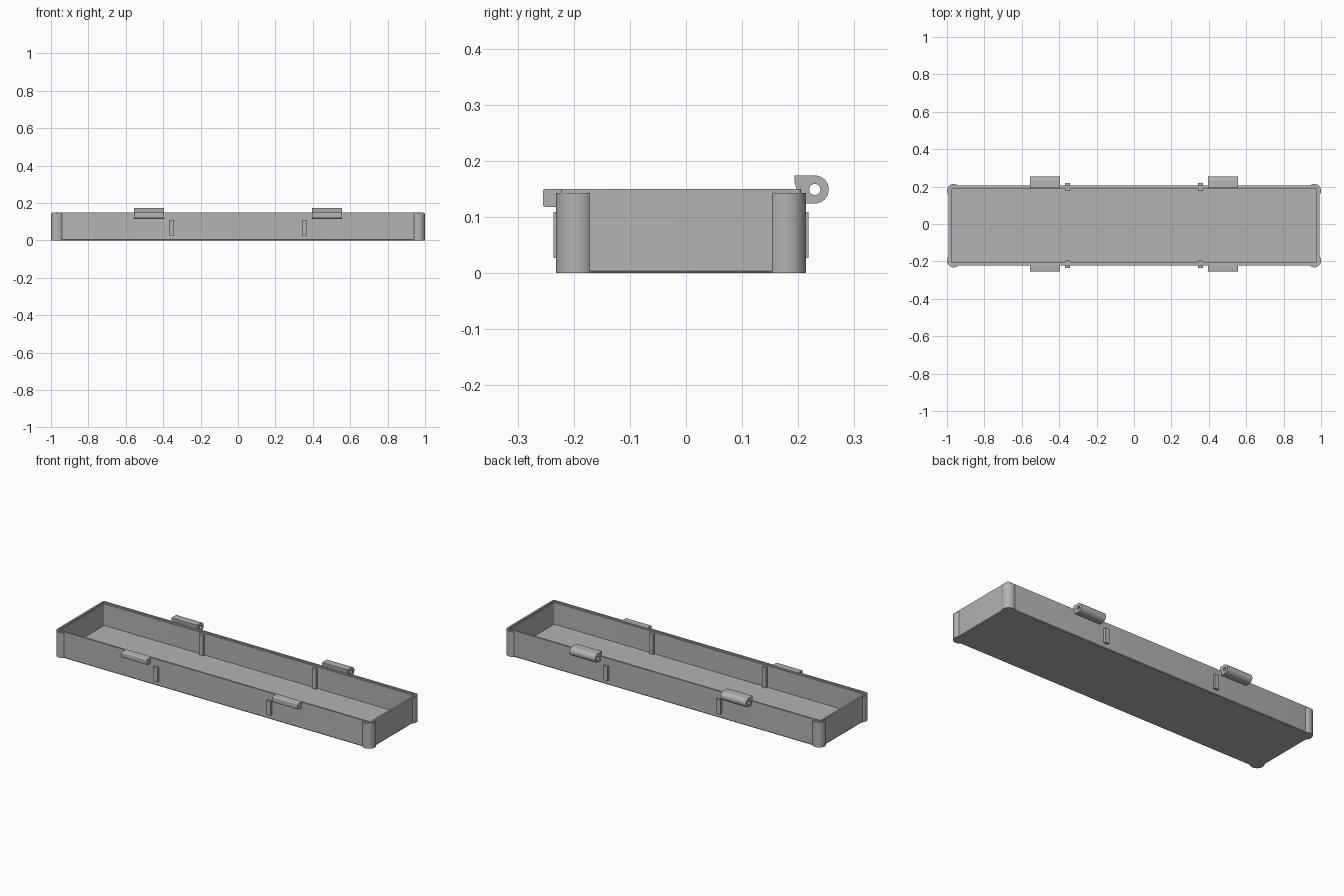
import bpy, bmesh
from math import pi, sin, cos, acos
from mathutils import Matrix, Vector

cube = bpy.data.objects.get("Cube")
if cube:
    bpy.data.objects.remove(cube, do_unlink=True)

grey = bpy.data.materials.new("plain grey")
grey.use_nodes = True
COLOUR = (0.45, 0.45, 0.45, 1)
grey.diffuse_color = COLOUR
grey.node_tree.nodes["Principled BSDF"].inputs["Base Color"].default_value = COLOUR

CY = -0.009            # tray centre in y
HX, HY = 0.991, 0.214  # half size of the outer walls
TOP = 0.15


def finish(obj):
    obj.data.materials.clear()
    obj.data.materials.append(grey)
    bpy.ops.object.select_all(action='DESELECT')
    obj.select_set(True)
    bpy.context.view_layer.objects.active = obj
    bpy.ops.object.shade_smooth_by_angle(angle=pi / 6)
    return obj


def from_bmesh(name, bm):
    bmesh.ops.recalc_face_normals(bm, faces=bm.faces)
    mesh = bpy.data.meshes.new(name)
    bm.to_mesh(mesh)
    bm.free()
    obj = bpy.data.objects.new(name, mesh)
    bpy.context.collection.objects.link(obj)
    return finish(obj)


def box(name, x, y, z):
    bm = bmesh.new()
    lo, hi = Vector((x[0], y[0], z[0])), Vector((x[1], y[1], z[1]))
    bmesh.ops.create_cube(bm, size=1, matrix=Matrix.Translation((lo + hi) / 2)
                          @ Matrix.Diagonal((hi - lo).to_4d()))
    return from_bmesh(name, bm)


def rounded_rect(inset, radius, steps=5):
    """Rounded rectangle set in from the outer walls."""
    points = []
    for k, (sx, sy) in enumerate([(1, 1), (-1, 1), (-1, -1), (1, -1)]):
        cx, cy = sx * (HX - inset - radius), sy * (HY - inset - radius)
        for i in range(steps + 1):
            a = (k + i / steps) * pi / 2
            points.append((cx + radius * cos(a), CY + cy + radius * sin(a)))
    return points


def profile(name, x, width, outlines):
    """Filled y-z outlines (later ones are holes) extruded along x."""
    curve = bpy.data.curves.new(name, 'CURVE')
    curve.dimensions, curve.fill_mode = '2D', 'BOTH'
    curve.extrude = width / 2
    for outline in outlines:
        spline = curve.splines.new('POLY')
        spline.points.add(len(outline) - 1)
        for point, (y, z) in zip(spline.points, outline):
            point.co = (y, z, 0, 1)
        spline.use_cyclic_u = True
    obj = bpy.data.objects.new(name, curve)
    bpy.context.collection.objects.link(obj)
    obj.location.x = x
    obj.rotation_euler = (pi / 2, 0, pi / 2)
    bpy.ops.object.select_all(action='DESELECT')
    obj.select_set(True)
    bpy.context.view_layer.objects.active = obj
    bpy.ops.object.convert(target='MESH')
    return finish(bpy.context.view_layer.objects.active)


def arc(cy, cz, radius, start, end, steps):
    return [(cy + radius * cos(start + (end - start) * i / steps),
             cz + radius * sin(start + (end - start) * i / steps))
            for i in range(steps + 1)]


# Tray shell: loops run up the outside, over the stepped rim and down inside
sections = [(0.003, 0.006, 0), (0, 0.008, 0.004), (0, 0.008, TOP),
            (0.010, 0.006, TOP), (0.010, 0.006, 0.143),
            (0.016, 0.005, 0.143), (0.016, 0.005, 0.02)]
bm = bmesh.new()
loops = [[bm.verts.new((px, py, z)) for px, py in rounded_rect(inset, r)]
         for inset, r, z in sections]
for low, high in zip(loops, loops[1:]):
    for i in range(len(low)):
        j = (i + 1) % len(low)
        bm.faces.new((low[i], low[j], high[j], high[i]))
bm.faces.new(loops[0])
bm.faces.new(loops[-1])
from_bmesh("tray_shell", bm)

# Rounded corner posts wrapped around the outside of each corner
POST_R, BULGE = 0.036, 0.009
spread = acos((POST_R - BULGE - 0.001) / POST_R)
for sx, side in ((-1, "right"), (1, "left")):
    for sy, end in ((-1, "front"), (1, "back")):
        cx, cy = HX + BULGE - POST_R, HY + BULGE - POST_R
        outline = arc(cx, cy, POST_R, -spread, pi / 2 + spread, 20)
        outline.append((HX - 0.008, HY - 0.008))
        bm = bmesh.new()
        base = bm.faces.new([bm.verts.new((sx * px, CY + sy * py, 0))
                             for px, py in outline])
        top = bmesh.ops.extrude_face_region(bm, geom=[base])["geom"]
        bmesh.ops.translate(bm, vec=(0, 0, 0.143),
                            verts=[v for v in top if isinstance(v, bmesh.types.BMVert)])
        from_bmesh(f"corner_post_{end}_{side}", bm)

# Outer and inner ribs on the long walls
for sx, side in ((-1, "right"), (1, "left")):
    x = (sx * 0.356 - 0.013, sx * 0.356 + 0.013)
    for sy, end in ((-1, "front"), (1, "back")):
        outer = sorted((CY + sy * (HY - 0.006), CY + sy * 0.227))
        inner = sorted((CY + sy * 0.185, CY + sy * (HY - 0.012)))
        box(f"outer_rib_{end}_{side}", x, outer, (0.027, 0.109))
        box(f"inner_rib_{end}_{side}", x, inner, (0.018, 0.135))

# Front latch ledges and back hinge knuckles
latch = ([(-0.215, 0.118)] + [(-0.215, TOP)]
         + arc(-0.250, TOP - 0.005, 0.005, pi / 2, pi, 4)
         + arc(-0.250, 0.123, 0.005, pi, 1.5 * pi, 4))
HINGE = (0.2295, 0.149)
knuckle = ([(0.200, 0.124), (0.197, TOP), (0.193, 0.163), (0.193, 0.174)]
           + arc(*HINGE, 0.025, pi / 2, -pi / 2, 16))
pin_hole = arc(*HINGE, 0.010, 0, 2 * pi, 20)[:-1]
for sx, side in ((-1, "right"), (1, "left")):
    profile(f"latch_ledge_{side}", sx * 0.475, 0.16, [latch])
    profile(f"hinge_knuckle_{side}", sx * 0.475, 0.16, [knuckle, pin_hole])
